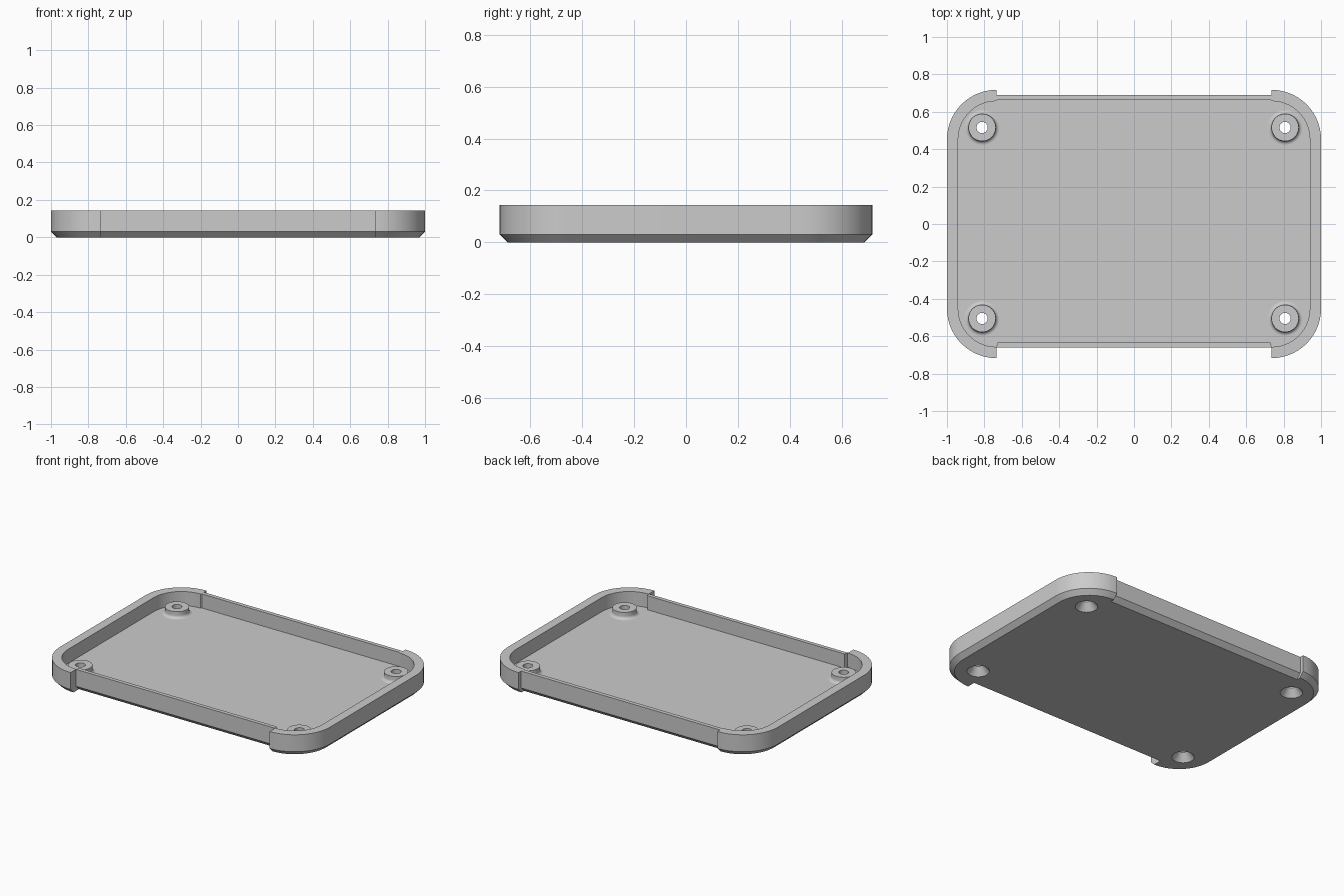
import bpy, bmesh
from math import sin, cos, pi, radians

old = bpy.data.objects.get("Cube")
if old:
    bpy.data.objects.remove(old)

# Main sizes
HALF_Y, CORNER = 0.717, 0.264
CX, CY = 1 - CORNER, HALF_Y - CORNER      # corner arc centres
HEIGHT, CHAMFER, WALL, FLOOR = 0.144, 0.031, 0.06, 0.05
FRONT_OUT, FRONT_IN, BACK_OUT, BACK_IN = -0.66, -0.634, 0.69, 0.663
HOLE, POST, POST_TOP, FILLET = 0.03, 0.073, 0.094, 0.02
POSTS = [(x, y) for x in (-0.812, 0.808) for y in (-0.505, 0.516)]

grey = bpy.data.materials.new("light grey plastic")
grey.use_nodes = True
grey.diffuse_color = (0.6, 0.6, 0.6, 1)
grey.node_tree.nodes["Principled BSDF"].inputs["Base Color"].default_value = (0.6, 0.6, 0.6, 1)


def finish(name, bm):
    bmesh.ops.recalc_face_normals(bm, faces=bm.faces)
    mesh = bpy.data.meshes.new(name)
    bm.to_mesh(mesh)
    bm.free()
    mesh.materials.append(grey)
    obj = bpy.data.objects.new(name, mesh)
    bpy.context.collection.objects.link(obj)
    return obj


def smooth(obj):
    bpy.ops.object.select_all(action='DESELECT')
    obj.select_set(True)
    bpy.context.view_layer.objects.active = obj
    bpy.ops.object.shade_smooth_by_angle(angle=radians(25))


def bridge(bm, a, b):
    n = len(a)
    for i in range(n):
        j = (i + 1) % n
        bm.faces.new((a[i], a[j], b[j], b[i]))


def outline(radius, front, back, step_x, steps=14):
    """Rounded rectangle whose front and back edges step to their own depth."""
    pts = []
    for k, (sx, sy) in enumerate(((1, 1), (-1, 1), (-1, -1), (1, -1))):
        arc = [(sx * CX + radius * cos((k + i / steps) * pi / 2),
                sy * CY + radius * sin((k + i / steps) * pi / 2))
               for i in range(steps + 1)]
        notch = (sx * step_x, back if sy > 0 else front)
        pts += arc + [notch] if k % 2 == 0 else [notch] + arc
    return pts


def lathe(bm, profile, centre, capped=False, segments=48):
    rings = []
    for r, z in profile:
        rings.append([bm.verts.new((centre[0] + r * cos(2 * pi * i / segments),
                                    centre[1] + r * sin(2 * pi * i / segments), z))
                      for i in range(segments)])
    for a, b in zip(rings, rings[1:]):
        bridge(bm, a, b)
    if capped:
        bm.faces.new(rings[0])
        bm.faces.new(rings[-1])


# Tray: chamfered underside, stepped outer wall, rim, inner wall, floor
bm = bmesh.new()
outer = outline(CORNER, FRONT_OUT, BACK_OUT, CX)
under = outline(CORNER - CHAMFER, FRONT_OUT + CHAMFER, BACK_OUT - CHAMFER, CX)
inner = outline(CORNER - WALL, FRONT_IN, BACK_IN, CX - 0.006)
layers = [(under, 0), (outer, CHAMFER), (outer, HEIGHT), (inner, HEIGHT), (inner, FLOOR)]
rings = [[bm.verts.new((x, y, z)) for x, y in pts] for pts, z in layers]
for a, b in zip(rings, rings[1:]):
    bridge(bm, a, b)
bm.faces.new(rings[0])
bm.faces.new(rings[-1])
tray = finish("tray", bm)

# Countersunk screw holes cut through the floor
bm = bmesh.new()
sink = 0.038 / FLOOR
for p in POSTS:
    lathe(bm, [(HOLE + sink * (FLOOR + 0.01), -0.01), (HOLE, FLOOR), (HOLE, FLOOR + 0.02)], p, True)
cutter = finish("hole_cutter", bm)
cutter.hide_render = True
cut = tray.modifiers.new("holes", 'BOOLEAN')
cut.operation = 'DIFFERENCE'
cut.solver = 'EXACT'
cut.object = cutter
bpy.context.view_layer.objects.active = tray
bpy.ops.object.modifier_apply(modifier=cut.name)
bpy.data.objects.remove(cutter)
smooth(tray)

# Screw posts with a fillet flaring into the floor
fillet = [(POST + FILLET * (1 - cos(a)), FLOOR + FILLET * (1 - sin(a)))
          for a in (i * pi / 12 for i in range(7))]
for n, p in enumerate(POSTS, 1):
    bm = bmesh.new()
    lathe(bm, [(HOLE, FLOOR), (HOLE, POST_TOP), (POST, POST_TOP)] + fillet, p)
    smooth(finish(f"screw_post_{n}", bm))
